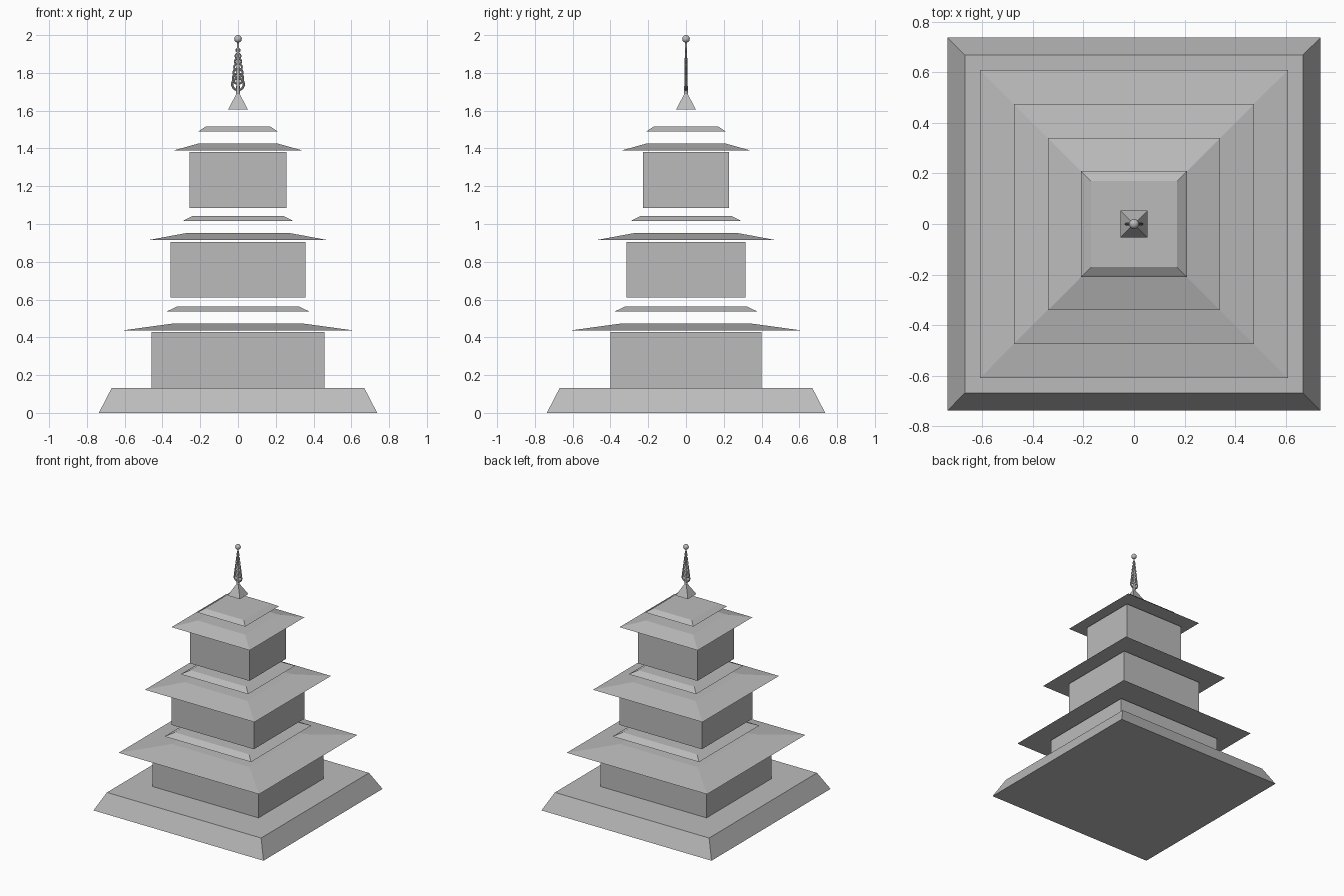
import bpy
from math import pi, sqrt

cube = bpy.data.objects.get("Cube")
if cube:
    bpy.data.objects.remove(cube, do_unlink=True)

GREY = (0.5, 0.5, 0.5, 1.0)
stone = bpy.data.materials.new("stone_grey")
stone.use_nodes = True
stone.diffuse_color = GREY
bsdf = next(n for n in stone.node_tree.nodes if n.type == "BSDF_PRINCIPLED")
bsdf.inputs["Base Color"].default_value = GREY
bsdf.inputs["Roughness"].default_value = 0.8


def finish(name, smooth=False):
    """Name the active object and give it the stone material."""
    ob = bpy.context.object
    ob.name = name
    ob.data.materials.append(stone)
    if smooth:
        bpy.ops.object.shade_smooth_by_angle()
    return ob


def frustum(name, low, high, z0, z1):
    """Square slab with sloping sides; low and high are half widths."""
    bpy.ops.mesh.primitive_cone_add(
        vertices=4, radius1=low * sqrt(2), radius2=high * sqrt(2),
        depth=z1 - z0, location=(0, 0, (z0 + z1) / 2), rotation=(0, 0, pi / 4))
    finish(name)


def box(name, hx, hy, z0, z1):
    bpy.ops.mesh.primitive_cube_add(size=1, location=(0, 0, (z0 + z1) / 2))
    ob = finish(name)
    ob.scale = (2 * hx, 2 * hy, z1 - z0)


# Sloping plinth
frustum("plinth", 0.737, 0.668, 0, 0.133)

# Storeys: floor height, body half sizes, eave half widths, cap half widths
storeys = [
    ("lower", 0.133, (0.459, 0.401), (0.608, 0.338), (0.375, 0.322)),
    ("middle", 0.611, (0.358, 0.315), (0.474, 0.274), (0.292, 0.243)),
    ("upper", 1.086, (0.258, 0.227), (0.339, 0.206), (0.209, 0.169)),
]
for name, z, body, eave, cap in storeys:
    box(name + "_body", *body, z, z + 0.295)
    frustum(name + "_roof", *eave, z + 0.304, z + 0.341)
    frustum(name + "_roof_cap", *cap, z + 0.405, z + 0.431)

# Spire foot and tapering pole
frustum("spire_foot", 0.053, 0.008, 1.605, 1.69)
bpy.ops.mesh.primitive_cone_add(vertices=16, radius1=0.010, radius2=0.005,
                                depth=0.28, location=(0, 0, 1.83))
finish("spire_pole", True)

# Upright rings that shrink towards the top
RINGS = 7
for i in range(RINGS):
    t = i / (RINGS - 1)
    bpy.ops.mesh.primitive_torus_add(
        major_segments=24, minor_segments=8,
        major_radius=0.031 - 0.021 * t, minor_radius=0.006 - 0.002 * t,
        location=(0, 0, 1.74 + 0.18 * t), rotation=(pi / 2, 0, 0))
    finish(f"spire_ring_{i + 1}", True)

# Ball on the tip
bpy.ops.mesh.primitive_uv_sphere_add(segments=24, ring_count=12, radius=0.02,
                                     location=(0, 0, 1.98))
finish("spire_ball", True)
